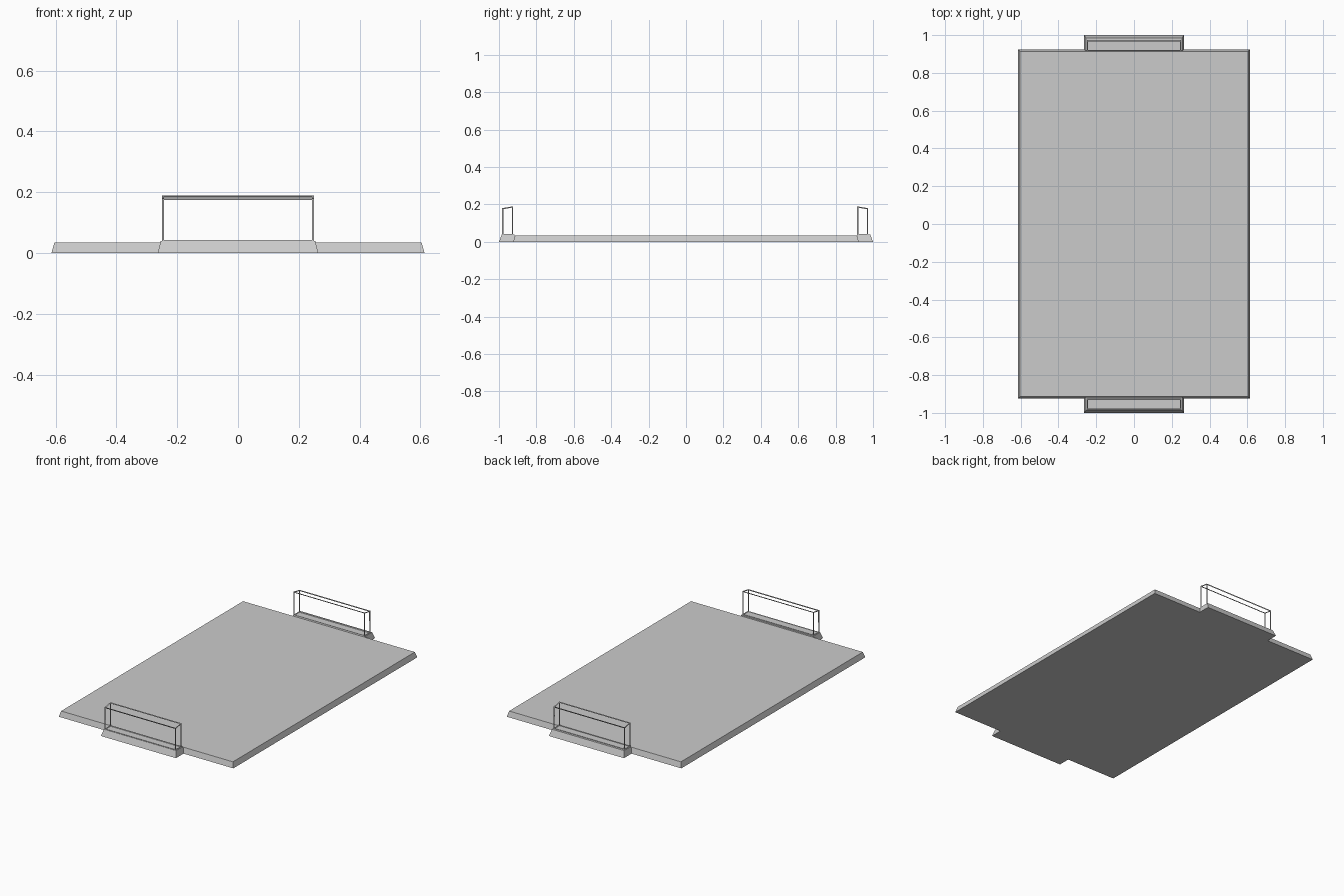
import bpy, bmesh

if "Cube" in bpy.data.objects:
    bpy.data.objects.remove(bpy.data.objects["Cube"])


def prism(name, bottom, top, z0, z1):
    """Tapered box from (x0, x1, y0, y1) rectangles; z1 = top heights at (y0, y1)."""
    bm = bmesh.new()

    def ring(r, za, zb):
        return [bm.verts.new(p) for p in ((r[0], r[2], za), (r[1], r[2], za),
                                          (r[1], r[3], zb), (r[0], r[3], zb))]
    a, b = ring(bottom, z0, z0), ring(top, *z1)
    bm.faces.new(a[::-1])
    bm.faces.new(b)
    for i in range(4):
        j = (i + 1) % 4
        bm.faces.new((a[i], a[j], b[j], b[i]))
    bmesh.ops.recalc_face_normals(bm, faces=bm.faces)
    me = bpy.data.meshes.new(name)
    bm.to_mesh(me)
    bm.free()
    ob = bpy.data.objects.new(name, me)
    bpy.context.collection.objects.link(ob)
    return ob


# Tray slab with sloped rim
prism("tray_board", (-.614, .614, -.924, .924), (-.604, .604, -.914, .914), 0, (.035, .035))

for label, s in (("front", -1), ("back", 1)):
    # Tapered foot under each handle
    lo, hi = sorted((s * .912, s * 1.0))
    tlo, thi = sorted((s * .918, s * .985))
    prism(label + "_handle_base", (-.264, .264, lo, hi), (-.254, .254, tlo, thi), 0, (.04, .04))

    # Open cage handle, its top sloping down outward
    c = s * .949 - .005
    y0, y1 = c - .029, c + .029
    rect = (-.25, .25, y0, y1)
    tops = (.18, .19) if s < 0 else (.19, .18)
    cage = prism(label + "_handle", rect, rect, .036, tops)
    wire = cage.modifiers.new("bars", 'WIREFRAME')
    wire.thickness = .008
    wire.offset = -1
    wire.use_even_offset = True
    wire.use_replace = True
